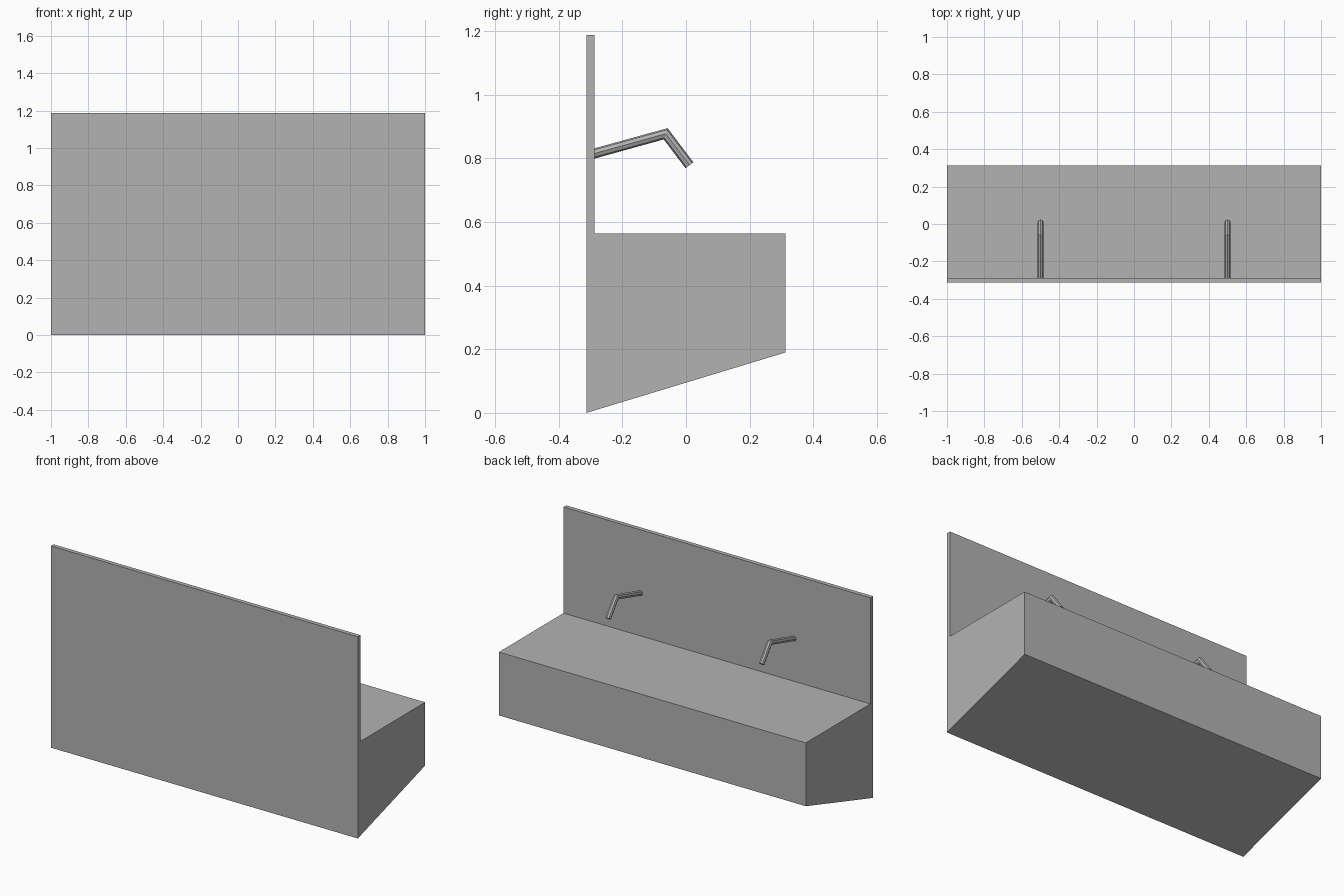
import bpy, bmesh, math
from mathutils import Vector

cube = bpy.data.objects.get("Cube")
if cube:
    bpy.data.objects.remove(cube, do_unlink=True)


def make_material(name, color):
    mat = bpy.data.materials.new(name)
    mat.use_nodes = True
    mat.diffuse_color = color
    mat.node_tree.nodes["Principled BSDF"].inputs["Base Color"].default_value = color
    return mat


grey = make_material("light_grey", (0.45, 0.45, 0.45, 1))


def add_object(name, bm):
    bmesh.ops.recalc_face_normals(bm, faces=bm.faces)
    mesh = bpy.data.meshes.new(name)
    bm.to_mesh(mesh)
    bm.free()
    mesh.materials.append(grey)
    obj = bpy.data.objects.new(name, mesh)
    bpy.context.collection.objects.link(obj)
    return obj


def extruded_profile(name, profile, half_width):
    """Sweep a closed (y, z) outline along x."""
    bm = bmesh.new()
    face = bm.faces.new([bm.verts.new((-half_width, y, z)) for y, z in profile])
    swept = bmesh.ops.extrude_face_region(bm, geom=[face])["geom"]
    verts = [v for v in swept if isinstance(v, bmesh.types.BMVert)]
    bmesh.ops.translate(bm, verts=verts, vec=(2 * half_width, 0, 0))
    return add_object(name, bm)


def mitred_tube(name, x, path, radius, sides):
    """Tube along a (y, z) path, flush with the wall and mitred at bends."""
    points = [Vector((x, y, z)) for y, z in path]
    dirs = [(b - a).normalized() for a, b in zip(points, points[1:])]
    # Cutting planes: wall, bisector at each bend, square end
    normals = [Vector((0, 1, 0))]
    normals += [(a + b).normalized() for a, b in zip(dirs, dirs[1:])]
    normals.append(dirs[-1])
    dirs.append(dirs[-1])
    bm = bmesh.new()
    rings = []
    for p, d, n in zip(points, dirs, normals):
        side = Vector((1, 0, 0))
        up = side.cross(d)
        ring = []
        for i in range(sides):
            a = 2 * math.pi * i / sides
            offset = radius * (math.cos(a) * side + math.sin(a) * up)
            ring.append(bm.verts.new(p + offset - d * (offset.dot(n) / d.dot(n))))
        rings.append(ring)
    for r, s in zip(rings, rings[1:]):
        for i in range(sides):
            j = (i + 1) % sides
            bm.faces.new((r[i], r[j], s[j], s[i]))
    bm.faces.new(rings[0])
    bm.faces.new(rings[-1])
    return add_object(name, bm)


# Trough with sloping underside and tall thin splashback
extruded_profile("trough_and_splashback", [
    (-0.313, 0), (0.313, 0.19), (0.313, 0.563),
    (-0.288, 0.563), (-0.288, 1.188), (-0.313, 1.188)], 1.0)

# Bent spouts on the splashback
for label, x in (("left", 0.5), ("right", -0.5)):
    mitred_tube(label + "_spout", x,
                [(-0.288, 0.815), (-0.064, 0.877), (0.011, 0.778)], 0.0155, 8)
